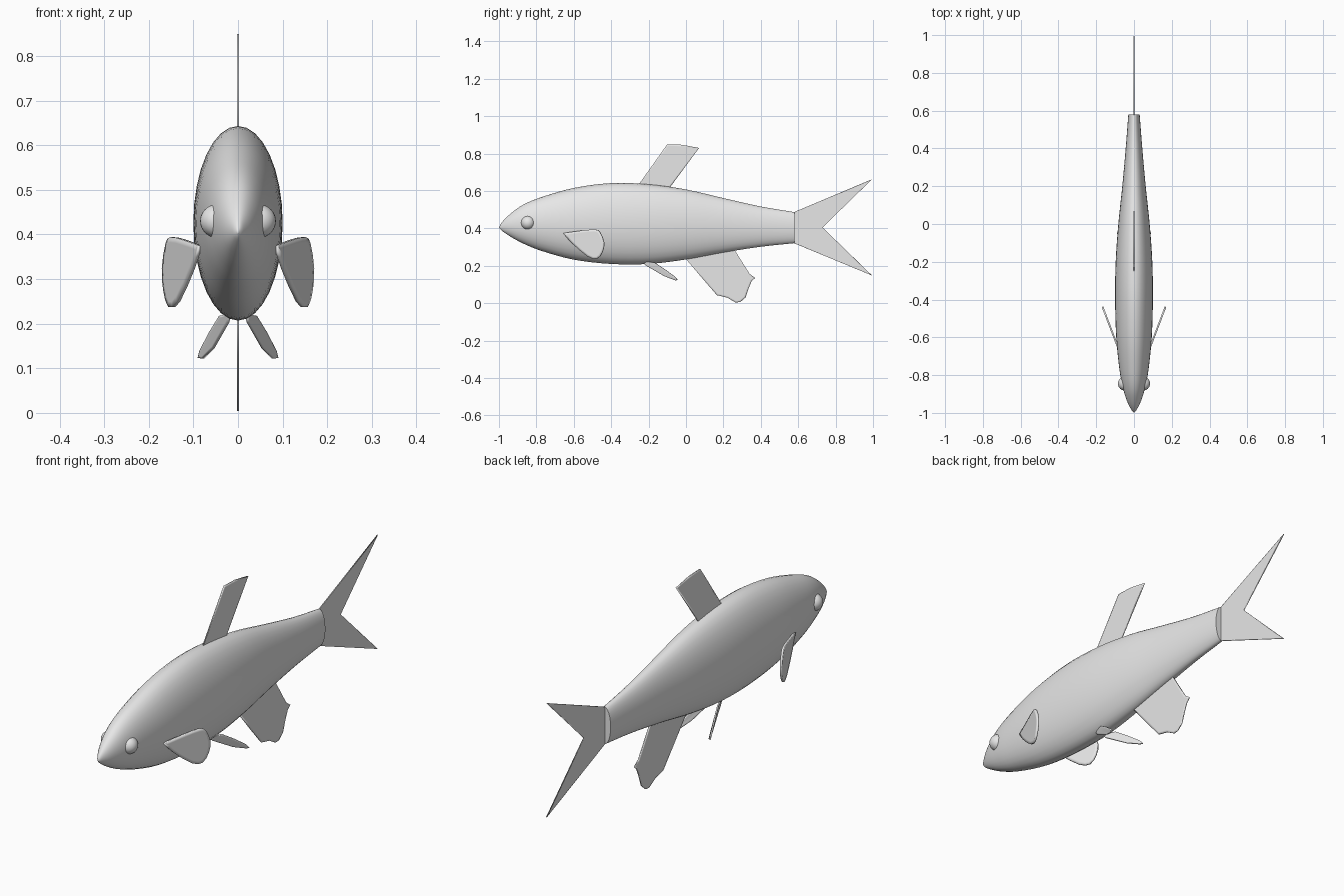
import bpy, bmesh, math
from mathutils import Vector

default = bpy.data.objects.get("Cube")
if default:
    bpy.data.objects.remove(default, do_unlink=True)

grey = bpy.data.materials.new("plain grey")
grey.use_nodes = True
colour = (0.8, 0.8, 0.8, 1)
grey.diffuse_color = colour
grey.node_tree.nodes["Principled BSDF"].inputs["Base Color"].default_value = colour


def finish(bm, name, sharp_angle=None):
    """Turn a bmesh into a smooth shaded object."""
    bmesh.ops.recalc_face_normals(bm, faces=bm.faces)
    for face in bm.faces:
        face.smooth = True
    if sharp_angle:
        for edge in bm.edges:
            edge.smooth = edge.calc_face_angle(0) < math.radians(sharp_angle)
    mesh = bpy.data.meshes.new(name)
    bm.to_mesh(mesh)
    bm.free()
    mesh.materials.append(grey)
    obj = bpy.data.objects.new(name, mesh)
    bpy.context.collection.objects.link(obj)
    return obj


def spline(points, steps):
    """Pass a smooth curve through the points."""
    p = [Vector(q) for q in points]
    p = [2 * p[0] - p[1]] + p + [2 * p[-1] - p[-2]]
    out = []
    for i in range(1, len(p) - 2):
        a, b, c, d = p[i - 1:i + 3]
        for k in range(steps):
            t = k / steps
            out.append(b + 0.5 * t * (c - a + t * (2 * a - 5 * b + 4 * c - d
                                                   + t * (3 * (b - c) + d - a))))
    return out + [p[-2]]


def fin(name, outline, thickness, rim=0.01):
    """Thin plate from an outline, with softly shaded rims."""
    bm = bmesh.new()
    face = bm.faces.new([bm.verts.new(p) for p in outline])
    face.normal_update()
    normal = face.normal.copy()
    bmesh.ops.translate(bm, verts=bm.verts, vec=-normal * thickness / 2)
    extruded = bmesh.ops.extrude_face_region(bm, geom=[face], use_keep_orig=True)
    moved = [g for g in extruded["geom"] if isinstance(g, bmesh.types.BMVert)]
    bmesh.ops.translate(bm, verts=moved, vec=normal * thickness)
    bmesh.ops.recalc_face_normals(bm, faces=bm.faces)
    caps = [f for f in bm.faces if abs(f.normal.dot(normal)) > 0.9]
    bmesh.ops.inset_individual(bm, faces=caps, thickness=rim)
    return finish(bm, name)


# Body: elliptical sections given as y, top, bottom, half width
stations = [(-1, .405, .405, 0), (-.985, .432, .388, .013), (-.94, .477, .357, .036),
            (-.87, .527, .319, .058), (-.77, .568, .279, .077), (-.6, .616, .233, .094),
            (-.4, .642, .21, .1), (-.2, .636, .21, .097), (0, .608, .234, .083),
            (.2, .562, .271, .062), (.4, .517, .302, .044), (.58, .487, .321, .03)]
sides = 32
bm = bmesh.new()
previous = None
nose = bm.verts.new((0, -1, .405))
for y, top, bottom, half in spline(stations, 4)[1:]:
    ring = []
    for i in range(sides):
        a = math.tau * i / sides
        ring.append(bm.verts.new((half * math.cos(a), y,
                                  (top + bottom) / 2 + (top - bottom) / 2 * math.sin(a))))
    for i in range(sides):
        j = (i + 1) % sides
        if previous:
            bm.faces.new((previous[i], previous[j], ring[j], ring[i]))
        else:
            bm.faces.new((nose, ring[j], ring[i]))
    previous = ring
bm.faces.new(previous)
finish(bm, "body", 50)

# Fins on the centre line, as y, z outlines
centre_fins = {
    "dorsal_fin": [(-.27, .61), (-.1, .85), (-.02, .847), (.07, .83), (-.1, .6)],
    "anal_fin": [(-.02, .26), (.09, .13), (.165, .043), (.22, .03), (.265, .004), (.29, .006),
                 (.318, .03), (.335, .08), (.352, .12), (.37, .135), (.34, .157), (.25, .3)],
}
for name, outline in centre_fins.items():
    fin(name, [(0, y, z) for y, z in outline], .005)

# Forked tail, flat shaded in two lobes
tail = [(.57, .484), (.995, .663), (.73, .405), (.995, .148), (.57, .324)]
fin("tail_fin", [(0, y, z) for y, z in tail], .004, .004)

# Paired fins and eyes
pectoral = spline([(-.655, .375), (-.61, .322), (-.525, .25), (-.475, .238), (-.446, .275),
                   (-.438, .325), (-.46, .38), (-.488, .394), (-.56, .388), (-.64, .377)], 2)
pelvic = [(.018, -.23, .222), (.022, -.215, .203), (.055, -.115, .145), (.078, -.055, .122),
          (.088, -.045, .124), (.084, -.058, .14), (.062, -.115, .182), (.04, -.17, .218)]
for side, sign in (("left", 1), ("right", -1)):
    fin(side + "_pectoral_fin",
        [(sign * (.09 + .38 * (y + .64)), y, z) for y, z in pectoral], .009, .012)
    fin(side + "_pelvic_fin", [(sign * x, y, z) for x, y, z in pelvic], .006, .005)
    bm = bmesh.new()
    bmesh.ops.create_uvsphere(bm, u_segments=24, v_segments=16, radius=.037)
    bmesh.ops.translate(bm, verts=bm.verts, vec=(sign * .048, -.845, .43))
    finish(bm, side + "_eye")
